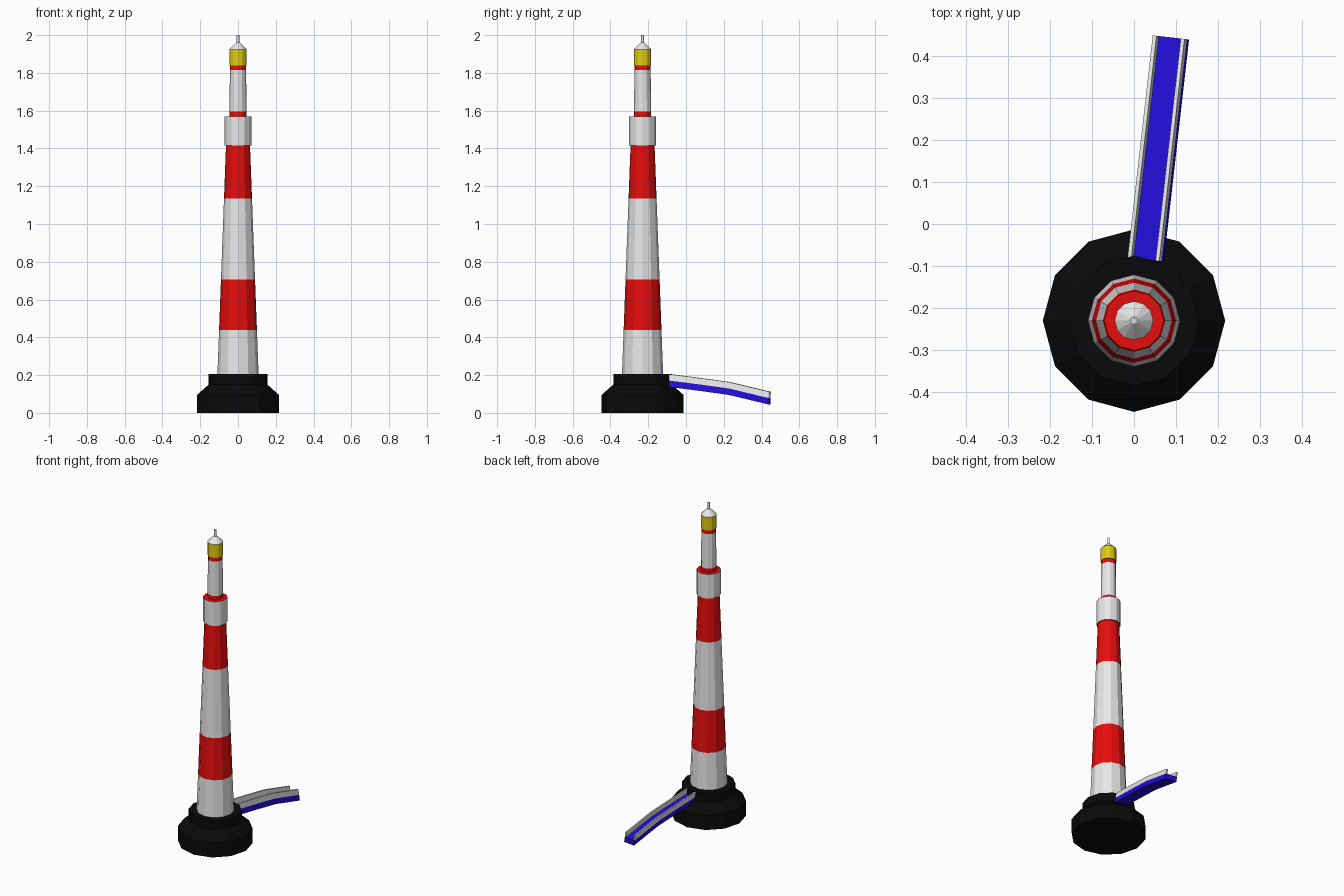
import bpy
import bmesh
import math
from mathutils import Vector

if "Cube" in bpy.data.objects:
    bpy.data.objects.remove(bpy.data.objects["Cube"])


def material(name, rgb):
    m = bpy.data.materials.new(name)
    m.use_nodes = True
    m.diffuse_color = (*rgb, 1)
    bsdf = next(n for n in m.node_tree.nodes if n.type == "BSDF_PRINCIPLED")
    bsdf.inputs["Base Color"].default_value = (*rgb, 1)
    return m


WHITE = material("white paint", (0.8, 0.8, 0.8))
RED = material("red paint", (0.8, 0.004, 0.004))
BLACK = material("black base", (0.003, 0.003, 0.003))
YELLOW = material("yellow lamp", (0.75, 0.6, 0.006))
BLUE = material("blue gangway", (0.017, 0.004, 0.68))

SIDES = 12
AXIS = Vector((0, -0.23, 0))


def finish(name, bm, mats):
    bmesh.ops.recalc_face_normals(bm, faces=bm.faces)
    me = bpy.data.meshes.new(name)
    bm.to_mesh(me)
    bm.free()
    for m in mats:
        me.materials.append(m)
    ob = bpy.data.objects.new(name, me)
    bpy.context.collection.objects.link(ob)
    return ob


def skin(bm, rings):
    """Join equal rings of points into a closed, capped tube."""
    loops = [[bm.verts.new(p) for p in ring] for ring in rings]
    n = len(loops[0])
    for a, b in zip(loops, loops[1:]):
        for i in range(n):
            j = (i + 1) % n
            bm.faces.new((a[i], a[j], b[j], b[i]))
    bm.faces.new(loops[0])
    bm.faces.new(loops[-1])


def turned(name, profile, side_mat, cap_mat=None):
    """Twelve-sided turned part from (radius, height) points."""
    bm = bmesh.new()
    turn = [i * math.tau / SIDES for i in range(SIDES)]
    skin(bm, [[AXIS + Vector((r * math.cos(a), r * math.sin(a), z)) for a in turn]
              for r, z in profile])
    bm.normal_update()
    for f in bm.faces:
        f.material_index = int(cap_mat is not None and abs(f.normal.z) > 0.9)
    return finish(name, bm, [side_mat, cap_mat or side_mat])


# Stepped foundation
turned("foundation", [(0.217, 0), (0.217, 0.095), (0.155, 0.15), (0.155, 0.205)], BLACK)


# Tapered striped tower
def tower_radius(z):
    return 0.109 - 0.0375 * (z - 0.205)


levels = [0.205, 0.44, 0.705, 1.135, 1.415]
for i, (lo, hi) in enumerate(zip(levels, levels[1:])):
    turned(f"tower_band_{i + 1}", [(tower_radius(lo), lo), (tower_radius(hi), hi)],
           RED if i % 2 else WHITE)

# Gallery with red floor and underside
turned("gallery", [(0.071, 1.415), (0.071, 1.57)], WHITE, RED)

# Upper tower, lamp, roof and spike
turned("upper_tower_foot", [(0.045, 1.57), (0.045, 1.595)], RED)
turned("upper_tower", [(0.045, 1.595), (0.043, 1.815)], WHITE)
turned("upper_tower_collar", [(0.043, 1.815), (0.043, 1.84)], RED)
turned("lamp_room", [(0.046, 1.84), (0.046, 1.925)], YELLOW)
turned("roof", [(0.046, 1.925), (0.01, 1.96)], WHITE)
turned("spike", [(0.007, 1.955), (0.007, 2.0)], WHITE)

# Gangway: bent path, slightly rolled, with a rail along each side
start, end = Vector((0.028, -0.085, 0)), Vector((0.088, 0.444, 0))
along = (end - start).normalized()
across = Vector((along.y, -along.x, 0))
stations = [(0, 0.205), (0.3, 0.185), (0.6, 0.163), (1, 0.112)]


def gangway_part(name, left, right, low, high, mat):
    rings = []
    for t, top in stations:
        centre = start.lerp(end, t)
        ring = []
        for x, z in ((left, low), (right, low), (right, high), (left, high)):
            roll = -0.16 * (z + 0.035)
            ring.append(centre + across * (x + roll) + Vector((0, 0, top + z)))
        rings.append(ring)
    bm = bmesh.new()
    skin(bm, rings)
    finish(name, bm, [mat])


HALF, RAIL = 0.038, 0.009
gangway_part("gangway_deck", -HALF, HALF, -0.068, -0.034, BLUE)
gangway_part("gangway_rail_right", -HALF, RAIL - HALF, -0.034, 0, WHITE)
gangway_part("gangway_rail_left", HALF - RAIL, HALF, -0.034, 0, WHITE)
